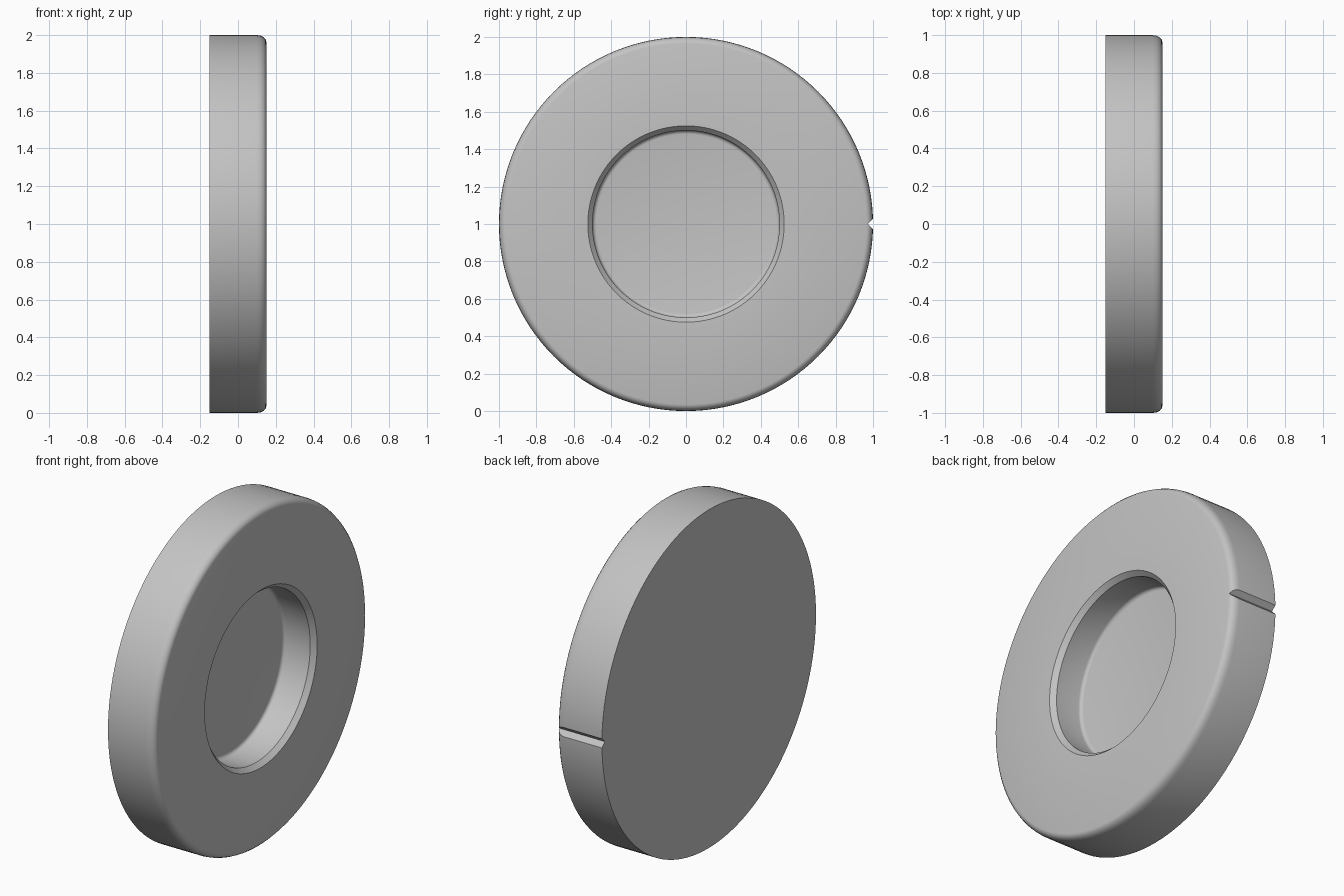
import bpy
import bmesh
import math
from mathutils import Matrix, Vector

SEGMENTS = 128

cube = bpy.data.objects.get("Cube")
if cube:
    bpy.data.objects.remove(cube, do_unlink=True)


def make_material(name, rgb):
    mat = bpy.data.materials.new(name)
    mat.use_nodes = True
    color = (*rgb, 1.0)
    mat.diffuse_color = color
    mat.node_tree.nodes["Principled BSDF"].inputs["Base Color"].default_value = color
    return mat


def add_object(name, bm):
    bmesh.ops.remove_doubles(bm, verts=bm.verts, dist=1e-5)
    bmesh.ops.recalc_face_normals(bm, faces=bm.faces)
    mesh = bpy.data.meshes.new(name)
    bm.to_mesh(mesh)
    bm.free()
    obj = bpy.data.objects.new(name, mesh)
    bpy.context.collection.objects.link(obj)
    return obj


def lathe_disc(name, profile):
    """Revolve (x, radius) points about the x axis and cap both ends."""
    bm = bmesh.new()
    rings = []
    for x, radius in profile:
        angles = [2 * math.pi * i / SEGMENTS for i in range(SEGMENTS)]
        rings.append([bm.verts.new((x, radius * math.cos(a), 1 + radius * math.sin(a)))
                      for a in angles])
    for a, b in zip(rings, rings[1:]):
        for i in range(SEGMENTS):
            j = (i + 1) % SEGMENTS
            bm.faces.new((a[i], a[j], b[j], b[i]))
    bm.faces.new(rings[0])
    bm.faces.new(rings[-1])
    return add_object(name, bm)


def arc(cx, cr, rx, rr, start, end, steps=4):
    """Elliptical corner in (x, radius) space, angles in degrees."""
    points = []
    for i in range(steps + 1):
        t = math.radians(start + (end - start) * i / steps)
        points.append((cx + rx * math.cos(t), cr + rr * math.sin(t)))
    return points


# Disc: flat back, rounded outer front edge, chamfered recess with filleted floor
profile = [(-0.15, 1.0)]
profile += arc(0.10, 0.965, 0.05, 0.035, 90, 0)
profile += [(0.15, 0.525), (0.122, 0.50)]
profile += arc(-0.03, 0.48, 0.02, 0.02, 90, 180)
disc = lathe_disc("round_disc", profile)

# V-shaped groove across the rim on the back side
bm = bmesh.new()
bmesh.ops.create_cube(bm, size=1.0)
turn = Matrix.Rotation(math.radians(45), 4, "X")
side = 0.1
place = Matrix.Translation(Vector((0, 0.972 + side / math.sqrt(2), 1)))
bmesh.ops.transform(bm, matrix=place @ turn @ Matrix.Diagonal((1, side, side, 1)),
                    verts=bm.verts)
cutter = add_object("groove_cutter", bm)
cutter.hide_render = True

groove = disc.modifiers.new("groove", "BOOLEAN")
groove.operation = "DIFFERENCE"
groove.solver = "EXACT"
groove.object = cutter

bpy.ops.object.select_all(action="DESELECT")
bpy.context.view_layer.objects.active = disc
disc.select_set(True)
bpy.ops.object.modifier_apply(modifier=groove.name)
bpy.data.objects.remove(cutter, do_unlink=True)

# Plain grey finish with crisp machined edges
disc.data.materials.clear()
disc.data.materials.append(make_material("light_grey", (0.55, 0.55, 0.55)))
bpy.ops.object.shade_smooth_by_angle(angle=math.radians(30))
